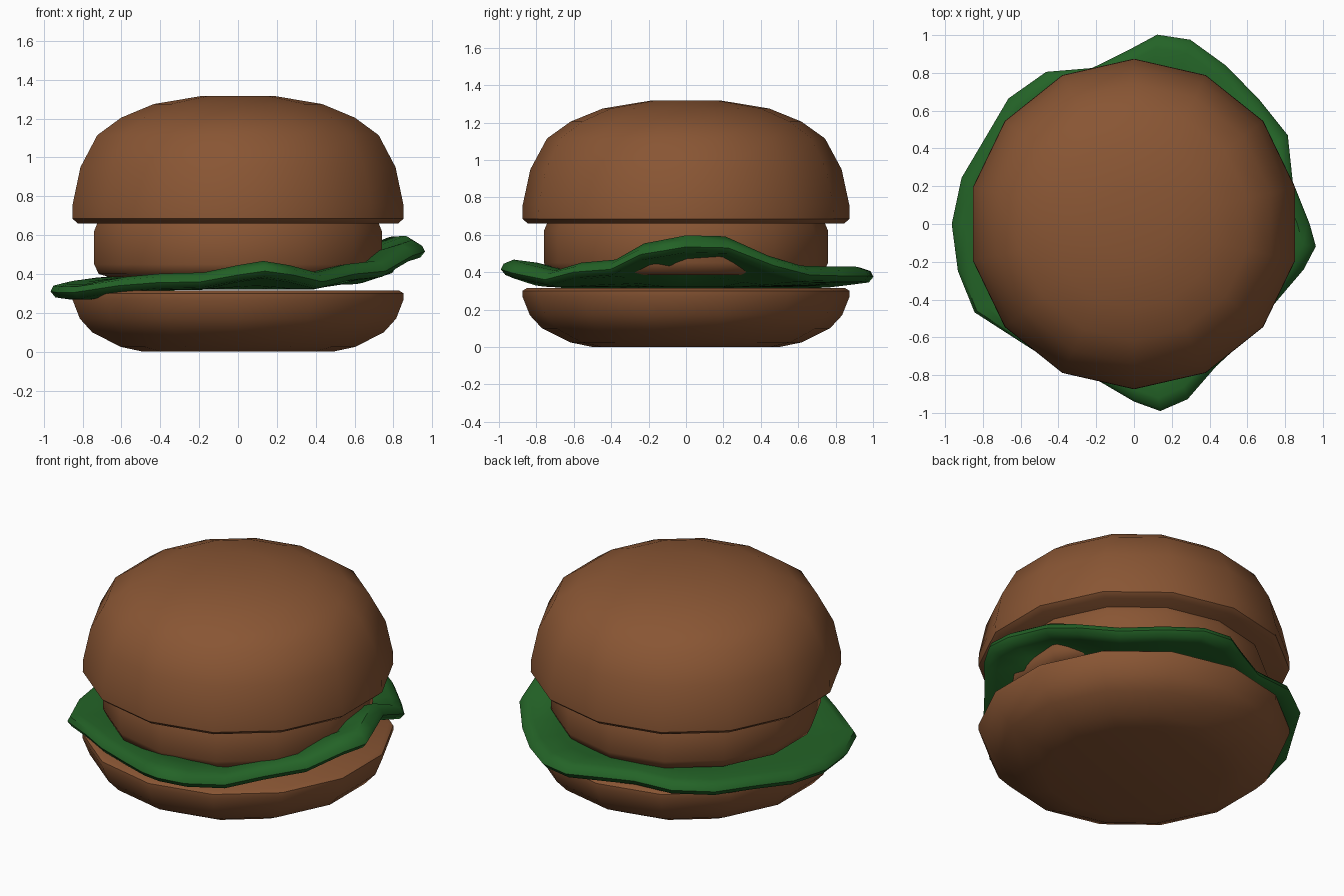
import bpy, bmesh, math

if "Cube" in bpy.data.objects:
    bpy.data.objects.remove(bpy.data.objects["Cube"])


def material(name, rgb):
    m = bpy.data.materials.new(name)
    m.diffuse_color = (*rgb, 1)
    m.use_nodes = True
    m.node_tree.nodes["Principled BSDF"].inputs["Base Color"].default_value = m.diffuse_color
    return m


BROWN = material("toasted brown", (0.25, 0.092, 0.034))
GREEN = material("leaf green", (0.017, 0.125, 0.02))


def skin(name, loops, mat):
    """Bridge a stack of equal-length point loops and cap both ends."""
    bm = bmesh.new()
    rings = [[bm.verts.new(p) for p in loop] for loop in loops]
    n = len(rings[0])
    for a, b in zip(rings, rings[1:]):
        for i in range(n):
            j = (i + 1) % n
            bm.faces.new((a[i], a[j], b[j], b[i]))
    bm.faces.new(rings[0][::-1])
    bm.faces.new(rings[-1])
    bmesh.ops.recalc_face_normals(bm, faces=bm.faces)
    mesh = bpy.data.meshes.new(name)
    bm.to_mesh(mesh)
    bm.free()
    mesh.materials.append(mat)
    ob = bpy.data.objects.new(name, mesh)
    bpy.context.collection.objects.link(ob)
    bpy.ops.object.select_all(action='DESELECT')
    ob.select_set(True)
    bpy.context.view_layer.objects.active = ob
    bpy.ops.object.shade_smooth_by_angle(angle=math.radians(50))
    return ob


def lathe(name, profile, mat, sides=14):
    angs = [math.pi / 2 + 2 * math.pi * i / sides for i in range(sides)]
    return skin(name, [[(r * math.cos(a), r * math.sin(a), z) for a in angs]
                       for r, z in profile], mat)


# buns and patty: 14-sided turned shapes, profiles as (radius, height)
lathe("bottom_bun", [(0.50, 0.0), (0.62, 0.025), (0.77, 0.10), (0.835, 0.17),
                     (0.875, 0.27), (0.875, 0.30), (0.85, 0.315)], BROWN)
lathe("patty", [(0.68, 0.385), (0.735, 0.40), (0.76, 0.45),
                (0.76, 0.62), (0.735, 0.68)], BROWN)
lathe("top_bun", [(0.845, 0.66), (0.875, 0.685), (0.873, 0.76), (0.832, 0.95),
                  (0.743, 1.115), (0.617, 1.205), (0.445, 1.275),
                  (0.19, 1.317)], BROWN)

# lettuce rim: (angle, radius, height of the sheet's middle)
RIM = [(0, 0.93, 0.54), (15, 0.87, 0.535), (30, 0.94, 0.44), (45, 0.935, 0.39),
       (60, 0.97, 0.385), (73, 1.02, 0.385), (83, 1.01, 0.38), (92, 0.92, 0.37),
       (105, 0.855, 0.36), (120, 0.93, 0.36), (135, 0.94, 0.35),
       (150, 0.91, 0.34), (165, 0.945, 0.325), (180, 0.965, 0.315),
       (195, 0.965, 0.31), (209, 0.965, 0.31), (225, 0.87, 0.345),
       (240, 0.85, 0.36), (257, 0.85, 0.365), (270, 0.94, 0.40),
       (278, 1.0, 0.42), (287, 0.97, 0.40), (300, 0.87, 0.365),
       (315, 0.85, 0.405), (332, 0.86, 0.42), (345, 0.93, 0.50),
       (353, 0.97, 0.52)]


def leaf_loop(scale, follow, dz):
    out = []
    for a, r, z in RIM:
        a = math.radians(a)
        R = r * scale
        out.append((R * math.cos(a), R * math.sin(a),
                    0.355 + follow * (z - 0.355) + dz))
    return out


# lettuce: flat in the middle, waving at the rim, rounded edge
skin("lettuce", [leaf_loop(0.4, 0.0, 0.035), leaf_loop(0.65, 0.3, 0.035),
                 leaf_loop(0.8, 0.85, 0.04), leaf_loop(0.93, 1.08, 0.042),
                 leaf_loop(0.985, 1.0, 0.025), leaf_loop(1.0, 1.0, -0.005),
                 leaf_loop(0.975, 1.0, -0.035), leaf_loop(0.92, 1.0, -0.042),
                 leaf_loop(0.8, 0.85, -0.04), leaf_loop(0.65, 0.3, -0.035),
                 leaf_loop(0.4, 0.0, -0.035)], GREEN)
